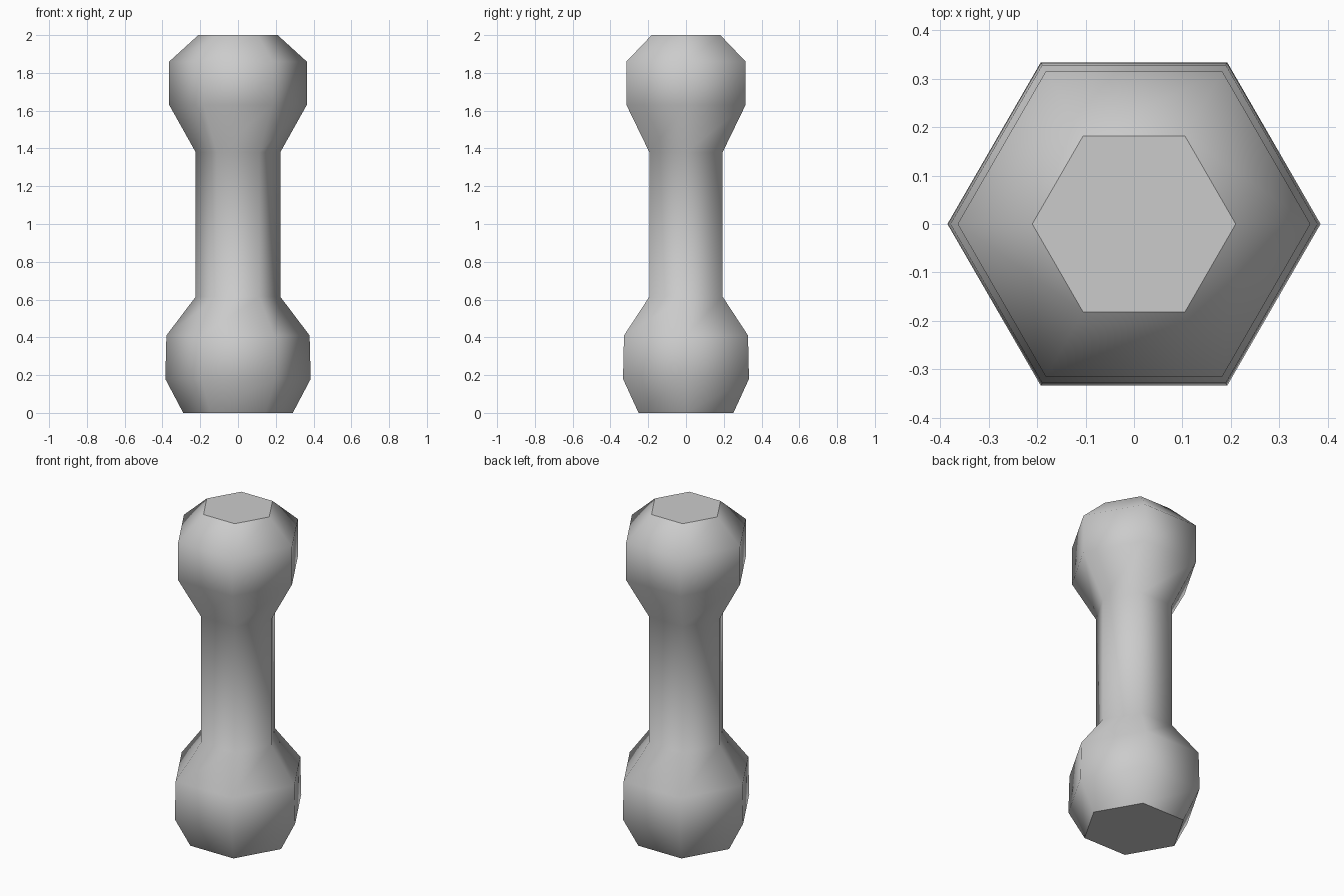
import bpy, bmesh
from math import cos, sin, pi

if "Cube" in bpy.data.objects:
    bpy.data.objects.remove(bpy.data.objects["Cube"])

SIDES = 6
# (corner radius, height) from the foot to the top
PROFILE = [(0.29, 0.0), (0.385, 0.18), (0.379, 0.41), (0.224, 0.615),
           (0.224, 1.38), (0.364, 1.63), (0.364, 1.86), (0.21, 2.0)]

bm = bmesh.new()

# Six-sided rings with corners on the x axis
rings = [[bm.verts.new((r * cos(2 * pi * i / SIDES), r * sin(2 * pi * i / SIDES), z))
          for i in range(SIDES)] for r, z in PROFILE]

# Smooth-shaded side walls
for low, high in zip(rings, rings[1:]):
    for i in range(SIDES):
        j = (i + 1) % SIDES
        bm.faces.new((low[i], low[j], high[j], high[i])).smooth = True

# Flat end caps with crisp rims
for cap in (bm.faces.new(rings[0][::-1]), bm.faces.new(rings[-1])):
    for edge in cap.edges:
        edge.smooth = False

mesh = bpy.data.meshes.new("bone_post")
bm.to_mesh(mesh)
bm.free()
bpy.context.collection.objects.link(bpy.data.objects.new("bone_post", mesh))
